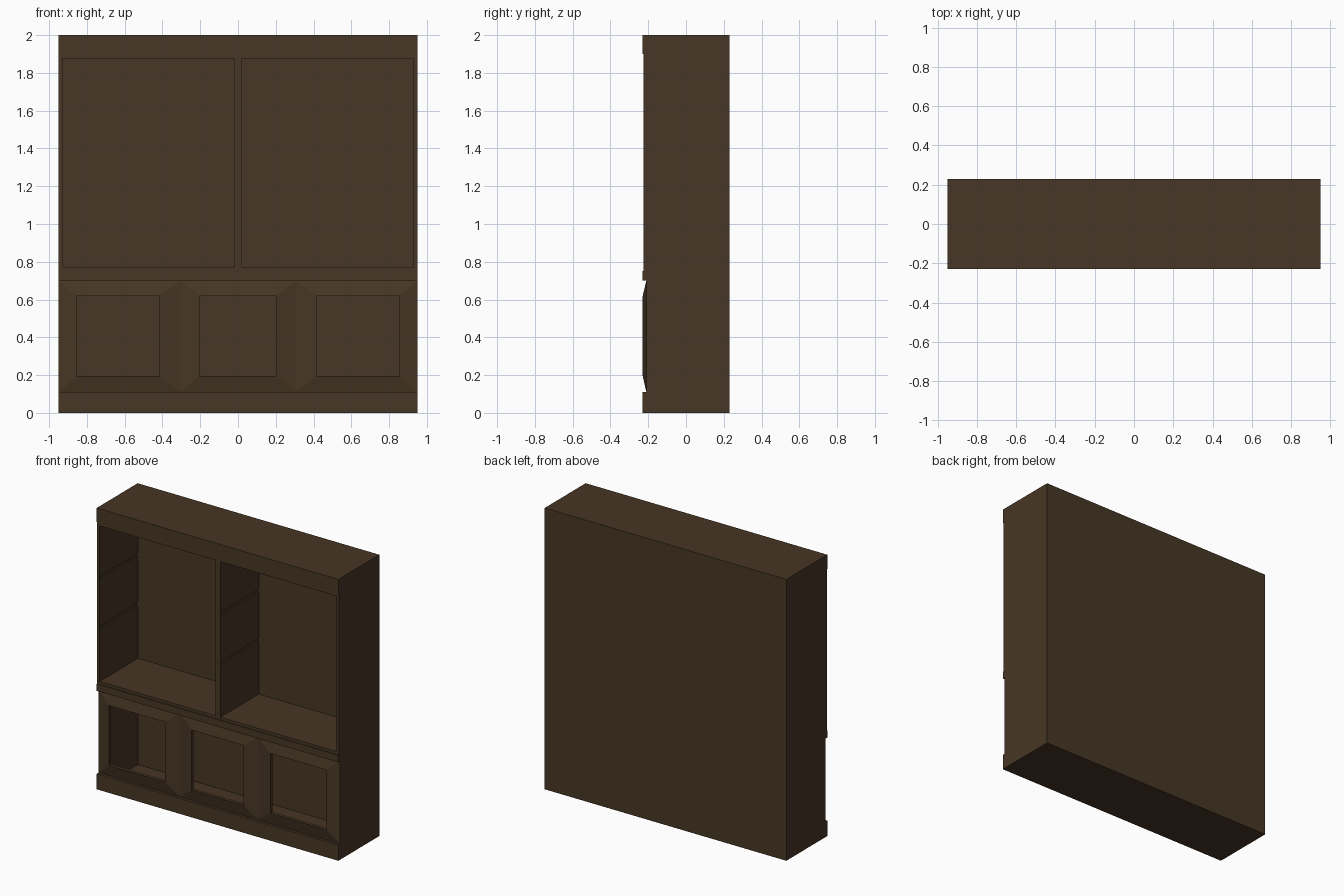
import bpy, bmesh

if "Cube" in bpy.data.objects:
    bpy.data.objects.remove(bpy.data.objects["Cube"])

wood = bpy.data.materials.new("dark_walnut")
wood.diffuse_color = (0.063, 0.037, 0.018, 1)
wood.use_nodes = True
wood.node_tree.nodes["Principled BSDF"].inputs["Base Color"].default_value = wood.diffuse_color

W, BACK, FRONT = 0.95, 0.23, -0.23
INNER = 0.205            # front of the back panel
UP, LOW = -0.225, -0.21  # front planes of upper and lower carcass


def finish(name, bm):
    bmesh.ops.recalc_face_normals(bm, faces=bm.faces)
    me = bpy.data.meshes.new(name)
    bm.to_mesh(me)
    bm.free()
    me.materials.append(wood)
    ob = bpy.data.objects.new(name, me)
    bpy.context.collection.objects.link(ob)
    return ob


def boxes(name, *specs):
    """One object made of boxes given as (x0, x1, y0, y1, z0, z1)."""
    bm = bmesh.new()
    for x0, x1, y0, y1, z0, z1 in specs:
        vs = bmesh.ops.create_cube(bm, size=1)["verts"]
        for v in vs:
            v.co = (x1 if v.co.x > 0 else x0,
                    y1 if v.co.y > 0 else y0,
                    z1 if v.co.z > 0 else z0)
    return finish(name, bm)


# Carcass boards
boxes("back_panel", (-W, W, INNER, BACK, 0, 2))
boxes("cornice", (-W, W, FRONT, INNER, 1.9, 2))
boxes("waist_board", (-W, W, FRONT, INNER, 0.70, 0.75))
boxes("bottom_board", (-W, W, FRONT, INNER, 0, 0.015))
boxes("plinth_front", (-W, W, FRONT, LOW, 0.015, 0.11))
boxes("upper_floor", (-W, W, UP, INNER, 0.75, 0.77))
boxes("upper_ceiling", (-W, W, UP, INNER, 1.875, 1.9))

# Upper walls: front edge strip, thin core, and liners leaving shelf grooves
Z0, Z1, STILE = 0.77, 1.875, -0.217
bays = [(Z0, 1.143), (1.165, 1.495), (1.517, Z1)]
for side, s in (("left", -1), ("right", 1)):
    def sx(a, b):
        return tuple(sorted((s * a, s * b)))
    boxes(side + "_lower_wall", (*sx(0.93, W), LOW, INNER, 0.015, 0.70))
    boxes(side + "_upper_wall",
          (*sx(0.93, W), UP, STILE, Z0, Z1),
          (*sx(0.94, W), STILE, INNER, Z0, Z1))
    boxes(side + "_wall_liners",
          *[(*sx(0.93, 0.94), STILE, INNER, a, b) for a, b in bays])
    boxes(side + "_divider_liners",
          *[(*sx(0.01, 0.02), STILE, INNER, a, b) for a, b in bays])
boxes("divider", (-0.02, 0.02, UP, STILE, Z0, Z1),
      (-0.01, 0.01, STILE, INNER, Z0, Z1))


def bevel_frame(name, ox0, ox1, ix0, ix1):
    """Open raised frame, sloping forward from outer edge to opening."""
    def ring(x0, x1, z0, z1, y):
        return [bm.verts.new(c) for c in
                ((x0, y, z0), (x1, y, z0), (x1, y, z1), (x0, y, z1))]
    bm = bmesh.new()
    rings = [ring(ox0, ox1, 0.11, 0.70, LOW),
             ring(ix0, ix1, 0.195, 0.62, FRONT + 0.001),
             ring(ix0, ix1, 0.195, 0.62, LOW + 0.005),
             ring(ox0, ox1, 0.11, 0.70, LOW + 0.005)]
    for k in range(4):
        a, b = rings[k], rings[(k + 1) % 4]
        for i in range(4):
            j = (i + 1) % 4
            bm.faces.new((a[i], a[j], b[j], b[i]))
    finish(name, bm)


# Three open bevelled frames on the lower front
bevel_frame("left_lower_frame", -W, -0.305, -0.855, -0.415)
bevel_frame("middle_lower_frame", -0.305, 0.305, -0.205, 0.205)
bevel_frame("right_lower_frame", 0.305, W, 0.415, 0.855)
